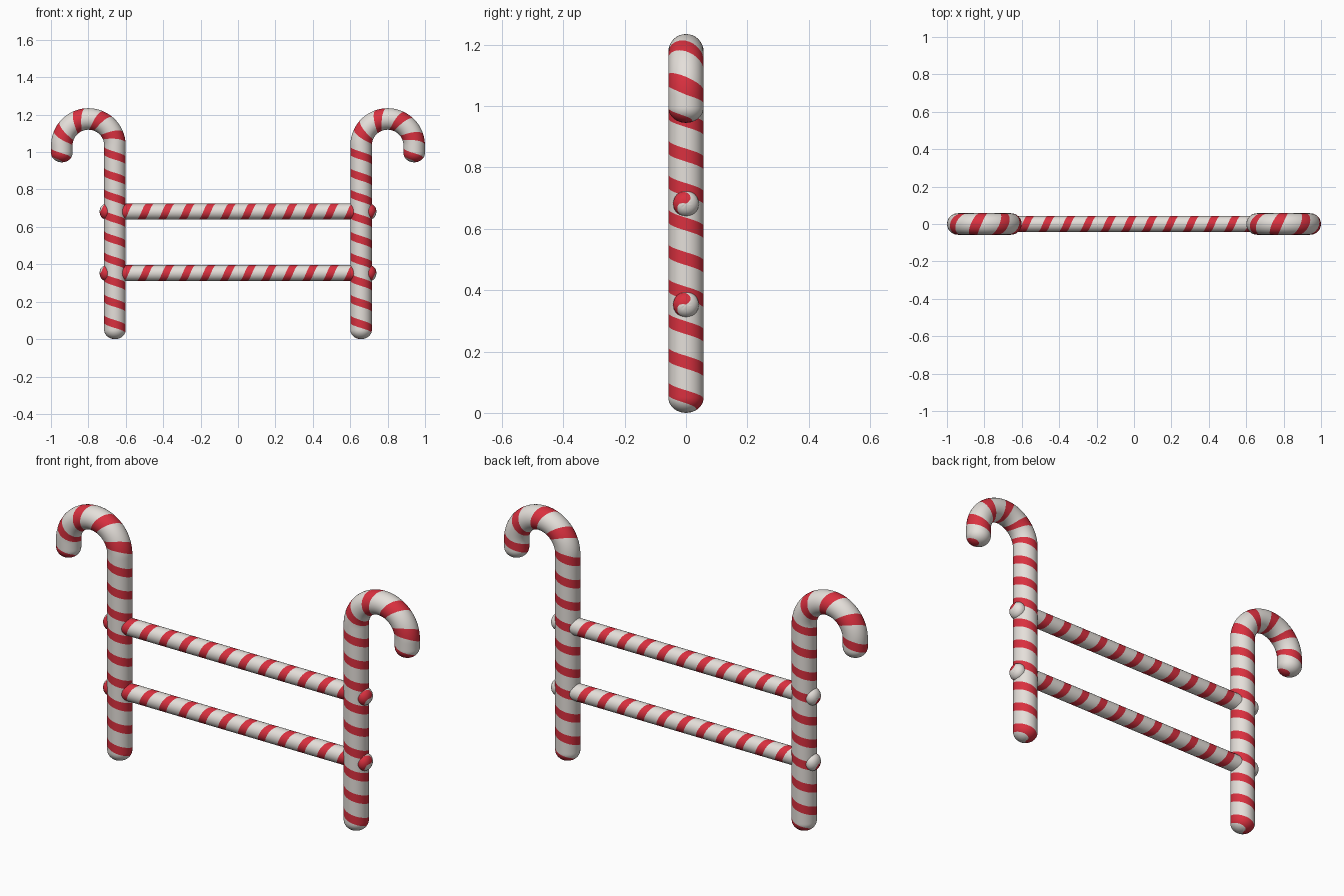
import bpy, bmesh
from math import sin, cos, pi, sqrt
from mathutils import Vector

cube = bpy.data.objects.get("Cube")
if cube:
    bpy.data.objects.remove(cube)


def material(name, rgb):
    m = bpy.data.materials.new(name)
    m.use_nodes = True
    m.diffuse_color = (*rgb, 1)
    m.node_tree.nodes["Principled BSDF"].inputs["Base Color"].default_value = (*rgb, 1)
    return m


CREAM = material("cream white", (0.78, 0.74, 0.70))
RED = material("candy red", (0.70, 0.03, 0.05))

SIDES = 32      # around the tube
STEPS = 24      # lengthwise per stripe turn
RED_STEPS = 9   # of which red
Y = Vector((0, 1, 0))


def candy_tube(name, path, length, radius, cap, pitch, phase):
    """Round-ended tube along path(s), with a mesh twisted to follow its stripes."""
    bm = bmesh.new()
    turns = int(length / pitch) + 3
    rows = range(-2 * STEPS, turns * STEPS)
    start = phase % pitch

    def station(i, j):
        s = start + pitch * ((i - RED_STEPS / 2) / STEPS - j / SIDES)
        return min(max(s, 0), length)

    def vertex(i, j):
        s = station(i, j)
        point, tangent = path(s)
        inset = max(0, 1 - min(s, length - s) / cap)
        r = radius * sqrt(max(0, 1 - inset * inset))
        a = 2 * pi * j / SIDES
        return bm.verts.new(point + r * (cos(a) * Y.cross(tangent) + sin(a) * Y))

    grid = [[vertex(i, j) for j in range(SIDES + 1)] for i in rows]
    for k, i in enumerate(rows[:-1]):
        for j in range(SIDES):
            corners = [(0, 0), (0, 1), (1, 1), (1, 0)]
            if len({station(i + a, j + b) for a, b in corners}) == 1:
                continue
            face = bm.faces.new([grid[k + a][j + b] for a, b in corners])
            face.material_index = int(i % STEPS < RED_STEPS)
            face.smooth = True
    # Weld the seam and the rounded tips
    bmesh.ops.remove_doubles(bm, verts=bm.verts, dist=0.00002)
    bmesh.ops.delete(bm, geom=[v for v in bm.verts if not v.link_faces], context='VERTS')
    mesh = bpy.data.meshes.new(name)
    bm.to_mesh(mesh)
    bm.free()
    mesh.materials.append(CREAM)
    mesh.materials.append(RED)
    obj = bpy.data.objects.new(name, mesh)
    bpy.context.collection.objects.link(obj)


# Hooked posts: straight shaft, half-circle bend, short drop
POST_X, SHAFT, BEND, DROP = 0.658, 1.035, 0.142, 0.09
ARC = pi * BEND


def cane_path(side):
    def path(s):
        if s < SHAFT:
            return Vector((side * POST_X, 0, s)), Vector((0, 0, 1))
        a = min((s - SHAFT) / BEND, pi)
        drop = max(0, s - SHAFT - ARC)
        point = Vector((side * (POST_X + BEND - BEND * cos(a)), 0,
                        SHAFT + BEND * sin(a) - drop))
        return point, Vector((side * sin(a), 0, cos(a)))
    return path


for side, label in ((1, "left"), (-1, "right")):
    candy_tube(label + "_hooked_post", cane_path(side), SHAFT + ARC + DROP,
               0.0575, 0.05, 0.1125, 0.165)

# Cross rails poking through the posts
HALF = 0.74
for z, label in ((0.353, "lower"), (0.682, "upper")):
    candy_tube(label + "_rail",
               lambda s, z=z: (Vector((s - HALF, 0, z)), Vector((1, 0, 0))),
               2 * HALF, 0.042, 0.035, 0.11, HALF + 0.0275)
